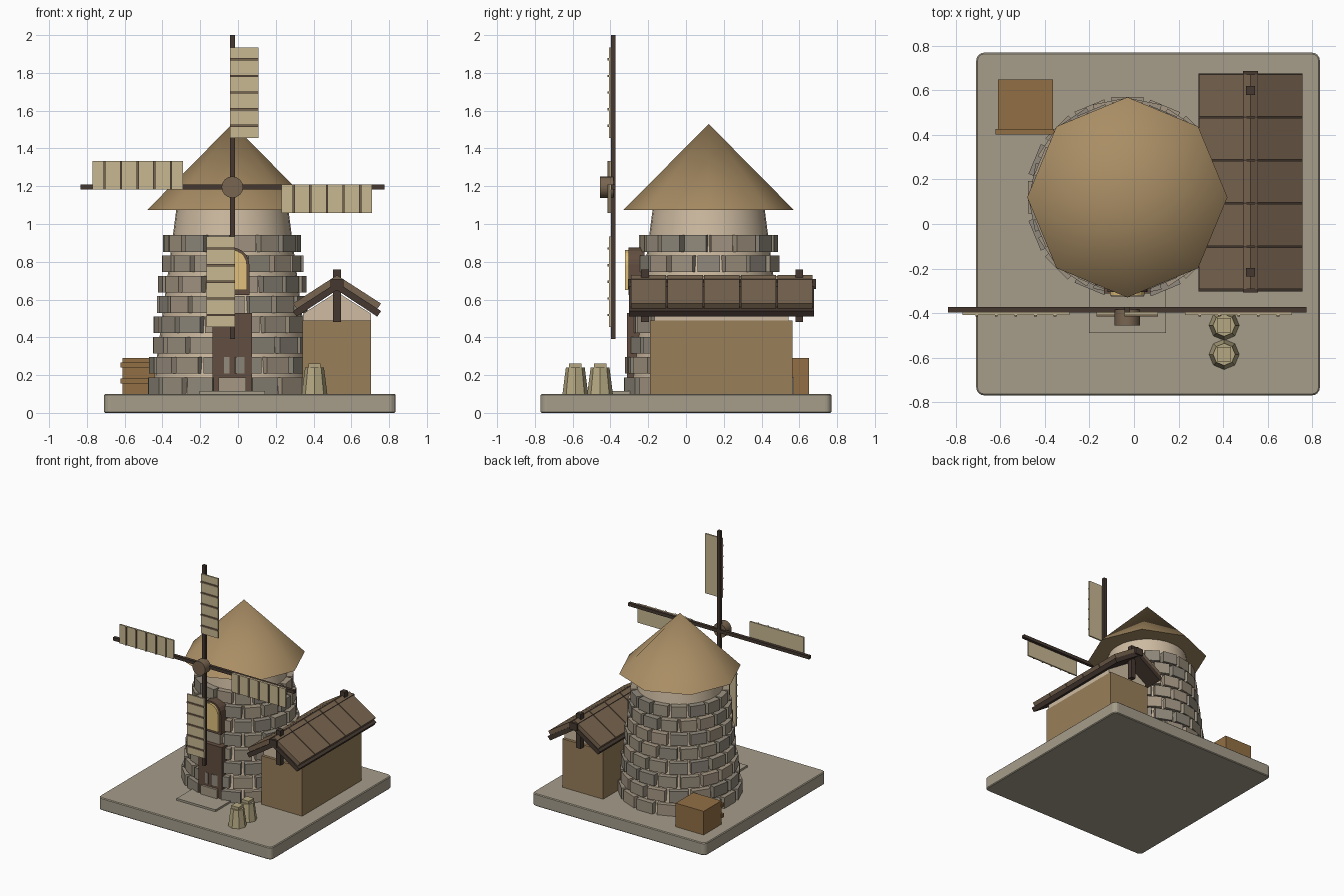
import bpy, bmesh, math, random
from mathutils import Matrix, Vector

if "Cube" in bpy.data.objects:
    bpy.data.objects.remove(bpy.data.objects["Cube"])

random.seed(4)
TX, TY = -0.03, 0.12          # tower axis
HZ = 1.195                    # sail hub height


def mat(name, r, g, b):
    m = bpy.data.materials.new(name)
    m.diffuse_color = (r, g, b, 1)
    m.use_nodes = True
    m.node_tree.nodes["Principled BSDF"].inputs["Base Color"].default_value = m.diffuse_color
    return m


STONE_BASE = mat("ground_stone", 0.38, 0.34, 0.26)
STONES = [mat("stone_a", 0.34, 0.29, 0.22), mat("stone_b", 0.28, 0.25, 0.20), mat("stone_c", 0.38, 0.31, 0.23)]
PLASTER = mat("plaster", 0.62, 0.50, 0.36)
THATCH = mat("thatch", 0.40, 0.27, 0.13)
DARK = mat("dark_wood", 0.06, 0.04, 0.03)
BROWN = mat("brown_wood", 0.12, 0.075, 0.05)
PLANK = mat("roof_plank", 0.19, 0.13, 0.08)
CLAY = mat("shed_wall", 0.32, 0.21, 0.10)
CRATE = mat("crate_wood", 0.29, 0.16, 0.06)
CLOTH = mat("sail_cloth", 0.58, 0.48, 0.29)
SACK = mat("sack_cloth", 0.46, 0.39, 0.22)
GLOW = mat("window_glow", 0.75, 0.53, 0.20)


def finish(name, bm, m):
    bmesh.ops.recalc_face_normals(bm, faces=bm.faces)
    me = bpy.data.meshes.new(name)
    bm.to_mesh(me)
    bm.free()
    ob = bpy.data.objects.new(name, me)
    bpy.context.collection.objects.link(ob)
    me.materials.append(m)
    return ob


def box(name, x0, x1, y0, y1, z0, z1, m, xf=None):
    bm = bmesh.new()
    t = Matrix.Translation(((x0 + x1) / 2, (y0 + y1) / 2, (z0 + z1) / 2))
    s = Matrix.Diagonal((x1 - x0, y1 - y0, z1 - z0, 1))
    bmesh.ops.create_cube(bm, size=1, matrix=(xf or Matrix()) @ t @ s)
    return finish(name, bm, m)


def cone(name, x, y, z0, z1, r0, r1, n, m, rot=0):
    bm = bmesh.new()
    bmesh.ops.create_cone(bm, cap_ends=True, segments=n, radius1=r0, radius2=r1, depth=z1 - z0,
                          matrix=Matrix.Translation((x, y, (z0 + z1) / 2)) @ Matrix.Rotation(rot, 4, 'Z'))
    return finish(name, bm, m)


def prism(name, pts, y0, y1, m):
    """Extrude an x-z outline along y."""
    bm = bmesh.new()
    f = bm.faces.new([bm.verts.new((x, y0, z)) for x, z in pts])
    r = bmesh.ops.extrude_face_region(bm, geom=[f])
    bmesh.ops.translate(bm, verts=[v for v in r["geom"] if isinstance(v, bmesh.types.BMVert)],
                        vec=(0, y1 - y0, 0))
    return finish(name, bm, m)


def smooth(ob, deg):
    bpy.ops.object.select_all(action='DESELECT')
    ob.select_set(True)
    bpy.context.view_layer.objects.active = ob
    bpy.ops.object.shade_smooth_by_angle(angle=math.radians(deg))


# Ground slab with rounded upright corners and softened edges
bm = bmesh.new()
bmesh.ops.create_cube(bm, size=1, matrix=Matrix.Translation((0.063, 0, 0.05)) @ Matrix.Diagonal((1.544, 1.54, 0.1, 1)))
up = [e for e in bm.edges if abs(e.verts[0].co.z - e.verts[1].co.z) > 0.05]
bmesh.ops.bevel(bm, geom=up, offset=0.035, segments=4, affect='EDGES', profile=0.5)
rim = [e for e in bm.edges if abs(e.verts[0].co.z - e.verts[1].co.z) < 1e-4]
bmesh.ops.bevel(bm, geom=rim, offset=0.006, segments=1, affect='EDGES', profile=0.5)
finish("ground_slab", bm, STONE_BASE)

# Tower core
smooth(cone("tower_core", TX, TY, 0.1, 1.09, 0.425, 0.295, 32, PLASTER), 30)

# Courses of stone blocks, each offset half a block
for row in range(8):
    R = 0.448 - 0.0125 * row
    z = 0.1 + 0.1075 * row
    for k in range(16):
        a = (k + 0.5 * (row % 2)) * math.tau / 16
        hw = R * math.tau / 16 * 0.41
        out = R + random.uniform(-0.004, 0.004)
        xf = Matrix.Translation((TX, TY, 0)) @ Matrix.Rotation(a, 4, 'Z')
        box(f"stone_{row}_{k}", out - 0.065, out, -hw, hw, z, z + 0.088, random.choice(STONES), xf)

# Eight-sided thatched cap
smooth(cone("tower_roof", TX, TY, 1.075, 1.53, 0.45, 0.0, 8, THATCH), 40)

# Door and step
box("door", TX - 0.105, TX + 0.105, -0.312, -0.24, 0.1, 0.53, BROWN)
box("door_step", TX - 0.173, TX + 0.173, -0.49, -0.25, 0.1, 0.116, STONE_BASE)


# Arched window
def arch(w, z0, z1):
    return [(TX + w, z0)] + [(TX + w * math.cos(t * math.pi / 10), z1 - w + w * math.sin(t * math.pi / 10))
                             for t in range(11)] + [(TX - w, z0)]


prism("window_frame", arch(0.09, 0.625, 0.875), -0.305, -0.22, BROWN)
prism("window_pane", arch(0.077, 0.65, 0.862), -0.322, -0.29, GLOW)

# Sails: four arms turned about the hub
for k in range(4):
    xf = Matrix.Translation((TX, 0, HZ)) @ Matrix.Rotation(k * math.pi / 2, 4, 'Y')
    box(f"sail_arm_{k}", -0.013, 0.013, -0.397, -0.372, 0, 0.805, DARK, xf)
    box(f"sail_cloth_{k}", -0.013, 0.138, -0.408, -0.396, 0.26, 0.74, CLOTH, xf)
    for j in range(5):
        r = 0.325 + 0.088 * j
        box(f"sail_batten_{k}_{j}", -0.013, 0.138, -0.416, -0.406, r - 0.006, r + 0.006, PLANK, xf)
bm = bmesh.new()
bmesh.ops.create_cone(bm, cap_ends=True, segments=16, radius1=0.057, radius2=0.057, depth=0.072,
                      matrix=Matrix.Translation((TX, -0.42, HZ)) @ Matrix.Rotation(math.pi / 2, 4, 'X'))
smooth(finish("sail_hub", bm, PLANK), 30)

# Shed walls and gable
SX = 0.524
box("shed_walls", 0.342, 0.705, -0.19, 0.565, 0.1, 0.49, CLAY)
prism("shed_gable", [(SX - 0.18, 0.485), (SX + 0.18, 0.485), (SX + 0.18, 0.525), (SX, 0.64), (SX - 0.18, 0.525)],
      -0.168, 0.543, PLASTER)

# Shed roof: underboard and five plank panels on each side
for side, s in (("left", -1), ("right", 1)):
    prism(f"shed_underboard_{side}",
          [(SX, 0.69), (SX, 0.65), (SX + s * 0.213, 0.51), (SX + s * 0.234, 0.539)], -0.303, 0.677, DARK)
    for j in range(5):
        y = -0.295 + 0.194 * j
        prism(f"shed_panel_{side}_{j}",
              [(SX, 0.729), (SX, 0.688), (SX + s * 0.213, 0.55), (SX + s * 0.233, 0.579)],
              y + 0.003, y + 0.19, PLANK)
box("ridge_beam", SX - 0.034, SX + 0.034, -0.308, 0.688, 0.655, 0.71, DARK)
for name, y in (("front", -0.217), ("back", 0.6)):
    box(f"ridge_post_{name}", SX - 0.02, SX + 0.02, y - 0.02, y + 0.02, 0.482, 0.76, DARK)

# Crate with two slats
box("crate", -0.612, -0.363, 0.425, 0.65, 0.1, 0.29, CRATE)
for j, z in enumerate((0.155, 0.24)):
    box(f"crate_slat_{j}", -0.622, -0.36, 0.402, 0.428, z, z + 0.028, CRATE)

# Sacks with tied tops
for j, y in enumerate((-0.455, -0.586)):
    cone(f"sack_{j}", 0.405, y, 0.1, 0.24, 0.068, 0.05, 8, SACK)
    box(f"sack_top_{j}", 0.373, 0.437, y - 0.033, y + 0.033, 0.235, 0.262, SACK)
